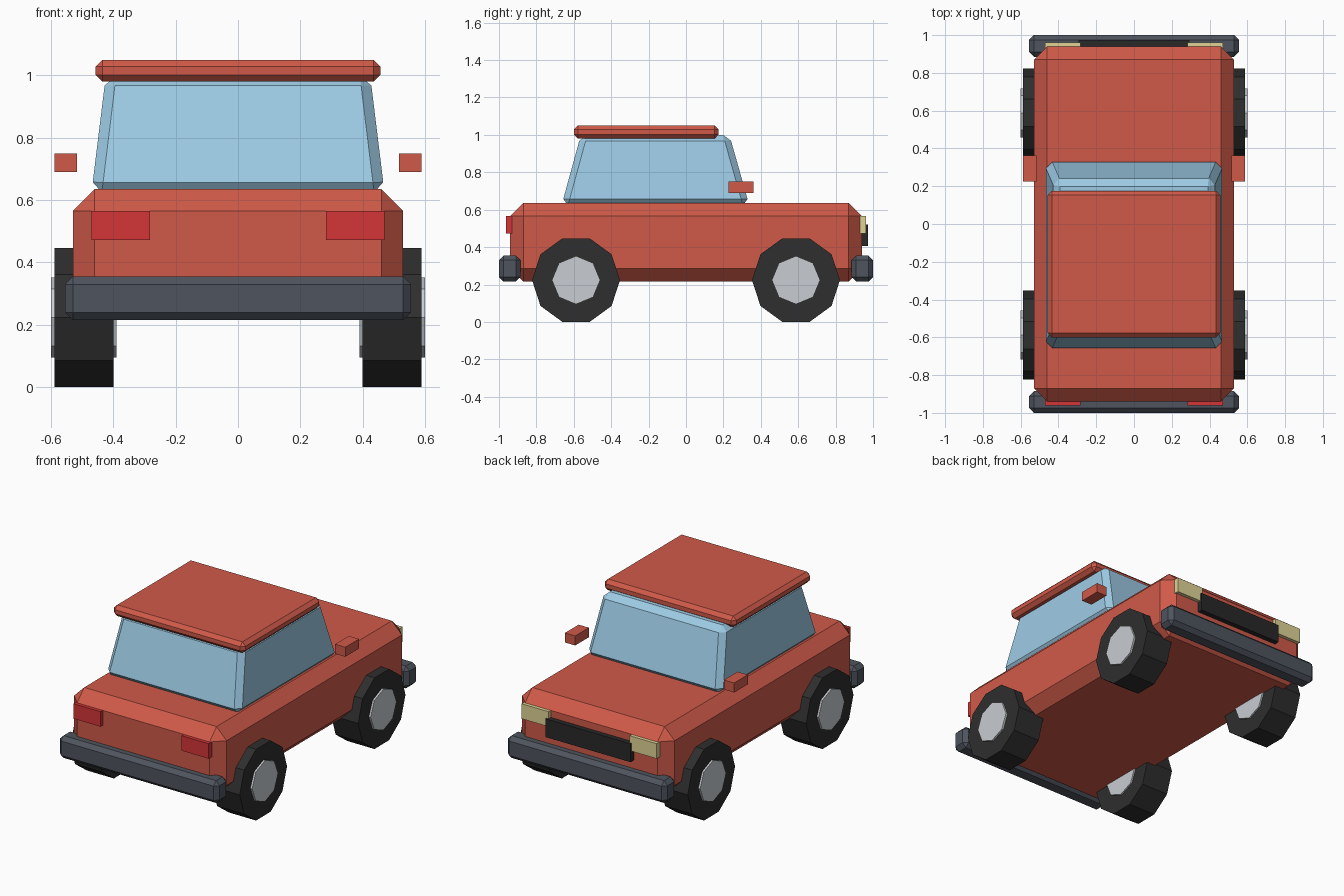
import bpy, bmesh, math
from mathutils import Matrix

if "Cube" in bpy.data.objects:
    bpy.data.objects.remove(bpy.data.objects["Cube"])


def material(name, r, g, b):
    m = bpy.data.materials.new(name)
    lin = [(c / 255 / 12.92 if c < 11 else ((c / 255 + 0.055) / 1.055) ** 2.4) for c in (r, g, b)]
    m.diffuse_color = (*lin, 1)
    m.use_nodes = True
    m.node_tree.nodes["Principled BSDF"].inputs["Base Color"].default_value = m.diffuse_color
    return m


RED = material("body red", 208, 90, 73)
GLASS = material("window blue", 157, 203, 229)
BUMPER = material("bumper grey", 78, 84, 94)
TYRE = material("tyre black", 46, 46, 46)
HUB = material("hub silver", 200, 205, 210)
GRILLE = material("grille black", 40, 40, 41)
HEAD = material("headlight cream", 224, 212, 150)
TAIL = material("taillight red", 212, 54, 56)


def finish(name, bm, mat, bevel=0):
    if bevel:
        bmesh.ops.bevel(bm, geom=bm.edges[:], offset=bevel, segments=1,
                        affect='EDGES', clamp_overlap=True)
    bmesh.ops.recalc_face_normals(bm, faces=bm.faces[:])
    me = bpy.data.meshes.new(name)
    bm.to_mesh(me)
    bm.free()
    me.materials.append(mat)
    ob = bpy.data.objects.new(name, me)
    bpy.context.collection.objects.link(ob)
    return ob


def box(name, mat, x, y, z, bevel=0, top=None):
    """Box from (min, max) ranges; top gives other x, y ranges for the upper face."""
    bm = bmesh.new()
    bmesh.ops.create_cube(bm, size=1)
    for v in bm.verts:
        rx, ry = top if top and v.co.z > 0 else (x, y)
        v.co = (rx[v.co.x > 0], ry[v.co.y > 0], z[v.co.z > 0])
    return finish(name, bm, mat, bevel)


def disc(name, mat, sides, radius, x, y, z):
    """Cylinder along x with corners pointing along y."""
    bm = bmesh.new()
    bmesh.ops.create_cone(bm, cap_ends=True, segments=sides, radius1=radius,
                          radius2=radius, depth=x[1] - x[0])
    # put a corner on +y, then turn the axis to x
    a = max(bm.verts, key=lambda v: v.co.y).co
    turn = Matrix.Rotation(math.pi / 2 - math.atan2(a.y, a.x), 4, 'Z')
    m = Matrix.Translation(((x[0] + x[1]) / 2, y, z)) @ Matrix.Rotation(math.pi / 2, 4, 'Y') @ turn
    bmesh.ops.transform(bm, matrix=m, verts=bm.verts[:])
    return finish(name, bm, mat)


def span(side, a, b):
    return (a, b) if side > 0 else (-b, -a)


# Body, cabin and roof
box("body", RED, (-0.53, 0.53), (-0.94, 0.94), (0.215, 0.636), 0.07)
box("cabin_windows", GLASS, (-0.47, 0.47), (-0.665, 0.338), (0.625, 1.0), 0.033,
    top=((-0.424, 0.424), (-0.562, 0.232)))
box("roof", RED, (-0.457, 0.457), (-0.6, 0.175), (0.98, 1.05), 0.022)

# Bumpers at both ends
for end, label in ((-1, "tail"), (1, "nose")):
    box(label + "_bumper", BUMPER, (-0.555, 0.555), span(end, 0.885, 1.0), (0.215, 0.355), 0.025)

# Grille between the headlights
box("grille", GRILLE, (-0.295, 0.295), (0.92, 0.972), (0.407, 0.522))

# Lights, mirrors and wheels on each side
for side, s in ((-1, "left"), (1, "right")):
    box(s + "_taillight", TAIL, span(side, 0.282, 0.47), (-0.962, -0.92), (0.472, 0.566))
    box(s + "_headlight", HEAD, span(side, 0.282, 0.47), (0.92, 0.962), (0.472, 0.566))
    box(s + "_mirror", RED, span(side, 0.517, 0.588), (0.226, 0.362), (0.69, 0.75))
    for y, e in ((-0.588, "tail"), (0.588, "nose")):
        disc(f"{s}_{e}_tyre", TYRE, 10, 0.235, span(side, 0.4, 0.588), y, 0.2235)
        disc(f"{s}_{e}_hub", HUB, 8, 0.129, span(side, 0.39, 0.6), y, 0.2235)
